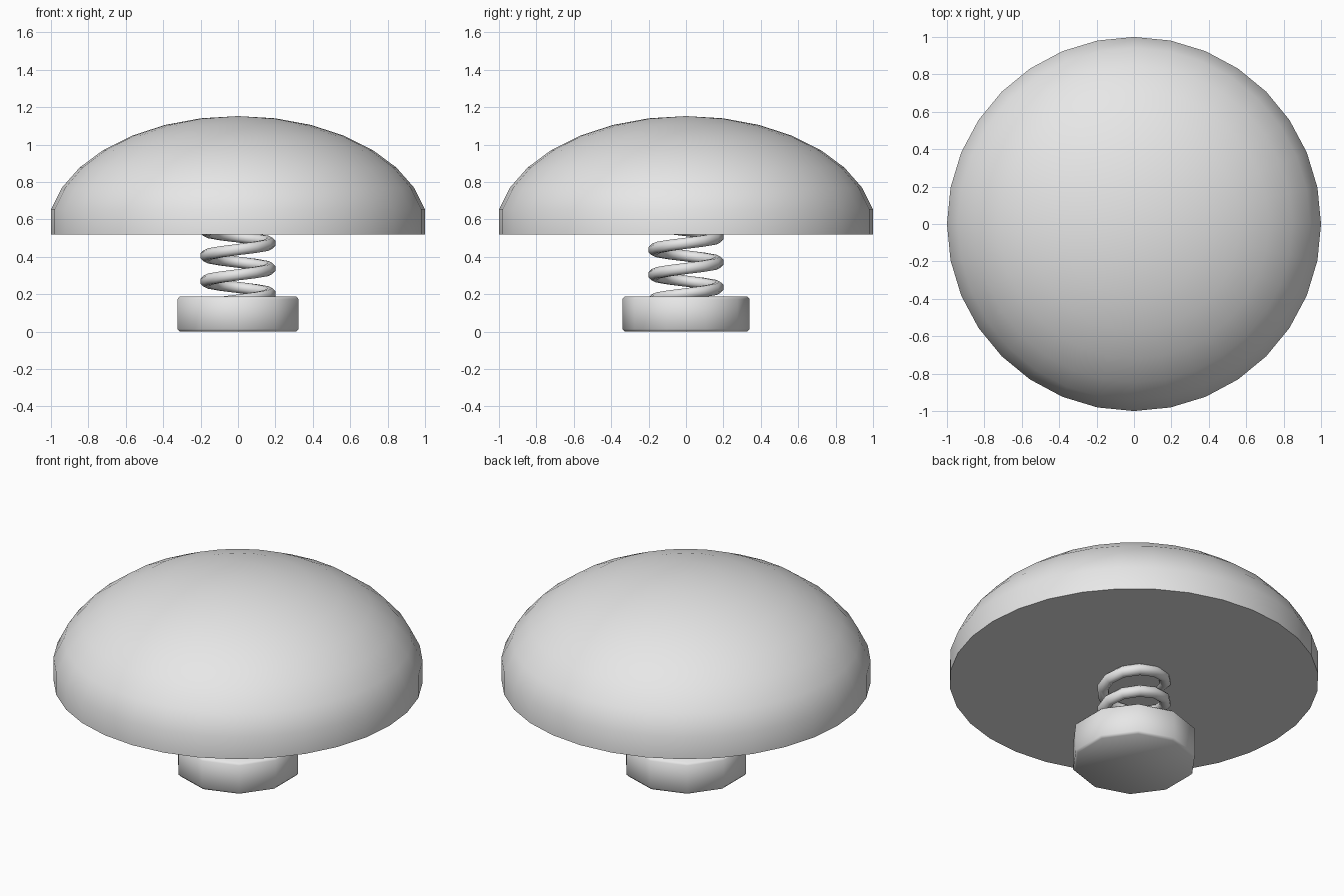
import bpy, bmesh, math
from mathutils import Vector

if "Cube" in bpy.data.objects:
    bpy.data.objects.remove(bpy.data.objects["Cube"])

grey = bpy.data.materials.new("plain_grey")
grey.diffuse_color = (0.8, 0.8, 0.8, 1)
grey.use_nodes = True
grey.node_tree.nodes["Principled BSDF"].inputs["Base Color"].default_value = grey.diffuse_color


def finish(bm, name, sharp_deg):
    """Turn a bmesh into a smooth object, sharp above the given angle."""
    bmesh.ops.recalc_face_normals(bm, faces=bm.faces)
    for f in bm.faces:
        f.smooth = True
    for e in bm.edges:
        if len(e.link_faces) == 2 and e.calc_face_angle() > math.radians(sharp_deg):
            e.smooth = False
    mesh = bpy.data.meshes.new(name)
    bm.to_mesh(mesh)
    bm.free()
    mesh.materials.append(grey)
    obj = bpy.data.objects.new(name, mesh)
    bpy.context.collection.objects.link(obj)
    return obj


def bridge(bm, a, b):
    n = len(a)
    for i in range(n):
        bm.faces.new((a[i], a[(i + 1) % n], b[(i + 1) % n], b[i]))


def lathe(name, profile, sides, start, sharp_deg):
    """Stack of rings; a zero radius closes to a point, other ends are capped."""
    bm = bmesh.new()
    rings = []
    for r, z in profile:
        rings.append([bm.verts.new((r * math.cos(start + math.tau * i / sides),
                                    r * math.sin(start + math.tau * i / sides), z))
                      for i in range(sides)])
    for a, b in zip(rings, rings[1:]):
        bridge(bm, a, b)
    for ring, (r, z) in ((rings[0], profile[0]), (rings[-1], profile[-1])):
        if r > 0:
            bm.faces.new(ring)
    bmesh.ops.remove_doubles(bm, verts=bm.verts, dist=1e-5)
    return finish(bm, name, sharp_deg)


# Dome cap: flattened sphere top with a short straight skirt and flat underside
step = math.pi / 16
dome = [(1.0, 0.52)]
for k in range(7, -1, -1):
    dome.append((math.sin(k * step) / math.sin(7 * step),
                 0.531 + 0.621 * math.cos(k * step)))
lathe("dome_cap", dome, 32, 0, 60)

# Ten-sided foot with softened rims, one corner towards +y
lathe("foot", [(0.327, 0), (0.34, 0.013), (0.34, 0.174), (0.327, 0.187)],
      10, math.pi / 2, 80)

# Coil spring, right-handed, ends buried in foot and dome
bm = bmesh.new()
PER_TURN, PITCH, R, T = 12, 0.135, 0.172, 0.032
rings = []
for i in range(-19, 20):
    ang = math.tau * i / PER_TURN
    out = Vector((math.cos(ang), math.sin(ang), 0))
    c = out * R + Vector((0, 0, 0.337 + PITCH * i / PER_TURN))
    tangent = Vector((-math.sin(ang), math.cos(ang), PITCH / (math.tau * R))).normalized()
    up = out.cross(tangent)
    rings.append([bm.verts.new(c + T * (out * math.cos(a) + up * math.sin(a)))
                  for a in (math.tau * (j + 0.5) / 8 for j in range(8))])
for a, b in zip(rings, rings[1:]):
    bridge(bm, a, b)
bm.faces.new(rings[0])
bm.faces.new(rings[-1])
finish(bm, "coil_spring", 70)
